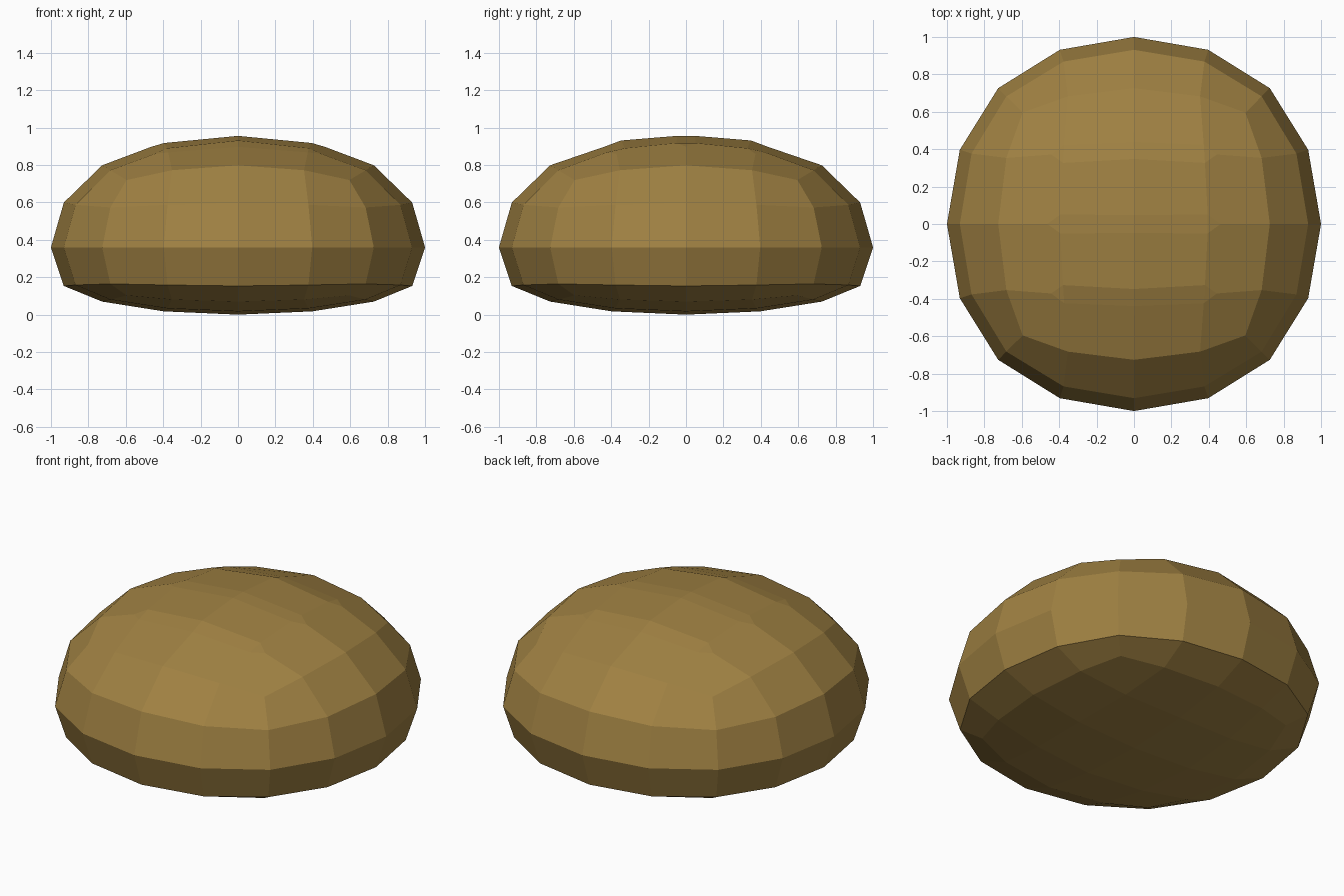
import bpy, bmesh

if "Cube" in bpy.data.objects:
    bpy.data.objects.remove(bpy.data.objects["Cube"])

# Rounded cage: a cube smoothed twice gives the 16-sided faceted bun
bpy.ops.mesh.primitive_cube_add(size=2)
bun = bpy.context.object
bun.name = "bread_bun"
sub = bun.modifiers.new("round", 'SUBSURF')
sub.levels = 2
sub.use_limit_surface = True
bpy.ops.object.modifier_apply(modifier=sub.name)

bm = bmesh.new()
bm.from_mesh(bun.data)
half = max(v.co.x for v in bm.verts)

# Widen to 2 units, squash the dome, flatten the underside
MID, DOME = 0.363, 0.605
for v in bm.verts:
    v.co /= half
    z = v.co.z * DOME
    if z < -0.17:
        z = 0.42 * z - 0.105
    v.co.z = z + MID

# Three shallow score marks across the top, made by bevelling short edge rows
def is_score(e):
    a, b = (v.co for v in e.verts)
    return (min(a.z, b.z) > 0.8 and abs(a.y - b.y) < 0.08
            and max(abs(a.x), abs(b.x)) < 0.45 and abs(a.x - b.x) > 0.2
            and max(abs(a.y), abs(b.y)) < 0.45)

bmesh.ops.bevel(bm, geom=[e for e in bm.edges if is_score(e)], offset=0.05,
                offset_type='OFFSET', segments=1, affect='EDGES')
low = min(v.co.z for v in bm.verts)
for v in bm.verts:
    v.co.z -= low
for f in bm.faces:
    f.smooth = False
bmesh.ops.recalc_face_normals(bm, faces=bm.faces)
bm.to_mesh(bun.data)
bm.free()

# Crust colour
crust = bpy.data.materials.new("golden_crust")
crust.diffuse_color = (0.35, 0.22, 0.055, 1)
crust.use_nodes = True
crust.node_tree.nodes["Principled BSDF"].inputs["Base Color"].default_value = crust.diffuse_color
bun.data.materials.clear()
bun.data.materials.append(crust)
